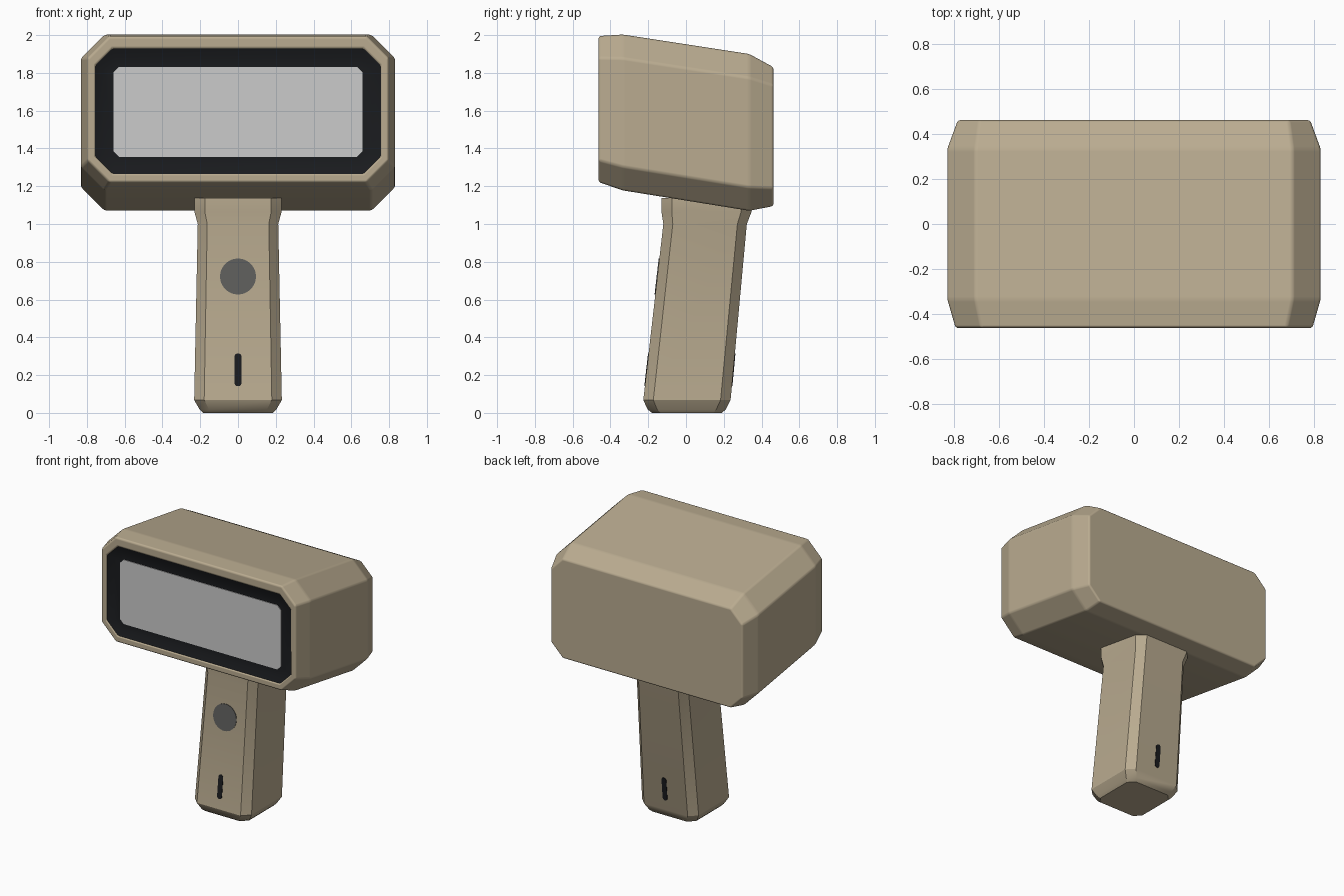
import bpy, bmesh, math

if "Cube" in bpy.data.objects:
    bpy.data.objects.remove(bpy.data.objects["Cube"])


def material(name, rgb):
    m = bpy.data.materials.new(name)
    m.diffuse_color = (*rgb, 1)
    m.use_nodes = True
    m.node_tree.nodes["Principled BSDF"].inputs["Base Color"].default_value = m.diffuse_color
    return m


TAN = material("tan_plastic", (0.49, 0.41, 0.28))
BLACK = material("black_plastic", (0.01, 0.011, 0.013))
SCREEN = material("pale_screen", (0.68, 0.70, 0.67))
GREY = material("dark_grey", (0.11, 0.11, 0.105))


def octagon(u0, u1, v0, v1, c):
    """Rectangle with chamfered corners, as 2D points."""
    return [(u0 + c, v0), (u1 - c, v0), (u1, v0 + c), (u1, v1 - c),
            (u1 - c, v1), (u0 + c, v1), (u0, v1 - c), (u0, v0 + c)]


def loft(name, rings, mat, bevel=0.0):
    """Skin a list of 3D rings, cap both ends, and soften the edges."""
    bm = bmesh.new()
    rows = [[bm.verts.new(p) for p in ring] for ring in rings]
    n = len(rows[0])
    for a, b in zip(rows, rows[1:]):
        for i in range(n):
            j = (i + 1) % n
            bm.faces.new((a[i], a[j], b[j], b[i]))
    bm.faces.new(rows[0])
    bm.faces.new(rows[-1])
    bmesh.ops.recalc_face_normals(bm, faces=bm.faces)
    me = bpy.data.meshes.new(name)
    bm.to_mesh(me)
    bm.free()
    me.materials.append(mat)
    ob = bpy.data.objects.new(name, me)
    bpy.context.collection.objects.link(ob)
    bpy.context.view_layer.objects.active = ob
    ob.select_set(True)
    bpy.ops.object.shade_smooth_by_angle(angle=math.radians(30))
    ob.select_set(False)
    if bevel:
        mod = ob.modifiers.new("soft_edges", 'BEVEL')
        mod.width = bevel
        mod.segments = 3
        mod.limit_method = 'ANGLE'
        mod.angle_limit = math.radians(10)
        mod.harden_normals = True
    return ob


def face_ring(y, half, z0, z1, c):
    return [(u, y, v) for u, v in octagon(-half, half, z0, z1, c)]


def level_ring(z, half, y0, y1, c):
    return [(u, v, z) for u, v in octagon(-half, half, y0, y1, c)]


# Head shell, ending in a shallow recess at the front
loft("head_shell", [face_ring(*r) for r in (
    (0.463, 0.785, 1.095, 1.83, 0.095),
    (0.335, 0.832, 1.07, 1.90, 0.125),
    (-0.335, 0.832, 1.178, 2.003, 0.125),
    (-0.463, 0.795, 1.222, 1.995, 0.115),
    (-0.463, 0.755, 1.267, 1.927, 0.09),
    (-0.425, 0.755, 1.267, 1.927, 0.09))], TAN, 0.012)

# Dark screen surround with a sloped outer band
loft("screen_bezel", [face_ring(*r) for r in (
    (-0.42, 0.757, 1.265, 1.929, 0.09),
    (-0.456, 0.757, 1.265, 1.929, 0.09),
    (-0.437, 0.71, 1.31, 1.88, 0.06),
    (-0.435, 0.66, 1.355, 1.832, 0.03))], BLACK)

# Display panel
loft("screen", [face_ring(y, 0.66, 1.355, 1.832, 0.03)
                for y in (-0.42, -0.44)], SCREEN)

# Raked grip with chamfered foot and flared collar
loft("handle", [level_ring(*r) for r in (
    (0.0, 0.185, -0.18, 0.19, 0.045),
    (0.018, 0.203, -0.203, 0.21, 0.05),
    (0.068, 0.232, -0.226, 0.236, 0.053),
    (1.0, 0.213, -0.12, 0.322, 0.05),
    (1.065, 0.231, -0.13, 0.347, 0.055),
    (1.137, 0.231, -0.13, 0.352, 0.055))], TAN)


def grip_y(z, side):
    """Depth of the grip surface: side -1 is the front, +1 the back."""
    t = (z - 0.068) / 0.932
    return -0.226 + 0.106 * t if side < 0 else 0.236 + 0.086 * t


def surface_inlay(name, outline, side, mat, proud):
    """Thin plate that follows the sloping grip surface."""
    loft(name, [[(x, grip_y(z, side) + side * d, z) for x, z in outline]
                for d in (-0.02, proud)], mat)


# Round trigger button
circle = [math.tau * i / 48 for i in range(48)]
surface_inlay("button", [(0.095 * math.cos(a), 0.722 + 0.095 * math.sin(a))
                         for a in circle], -1, GREY, 0.004)

# Black slots on the front and back of the grip
slot = [(0.019 * math.cos(a), 0.228 + 0.019 * math.sin(a)
         + (0.068 if i < 12 else -0.068))
        for i, a in enumerate(math.pi * (k - (k >= 12)) / 11 for k in range(24))]
for label, side in (("front", -1), ("back", 1)):
    surface_inlay(label + "_slot", slot, side, BLACK, 0.003)
